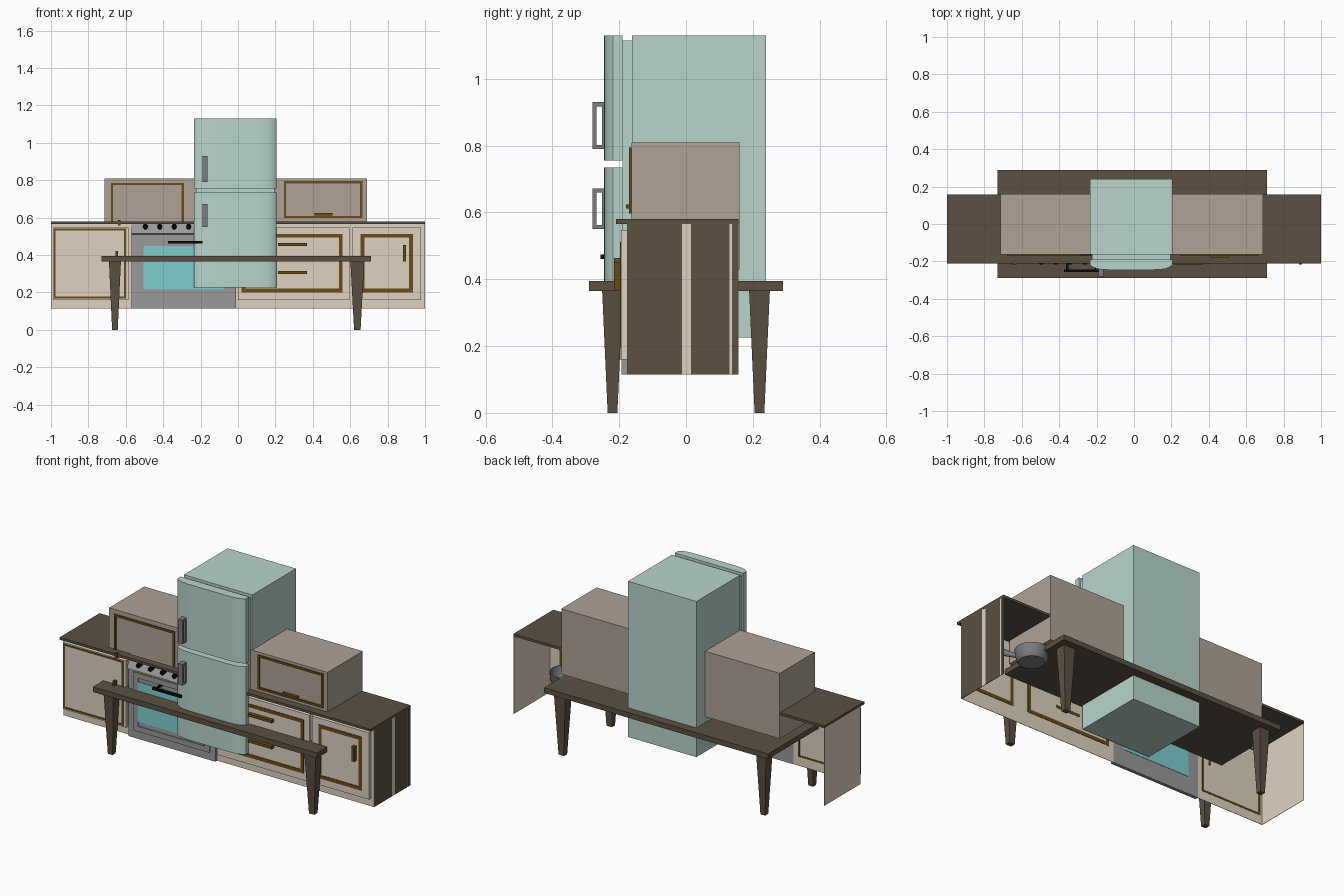
import bpy, bmesh, math
from mathutils import Vector, Matrix

if "Cube" in bpy.data.objects:
    bpy.data.objects.remove(bpy.data.objects["Cube"])

def mat(name, r, g, b):
    m = bpy.data.materials.new(name)
    m.diffuse_color = [(c / 255) ** 2.2 for c in (r, g, b)] + [1]
    m.use_nodes = True
    m.node_tree.nodes["Principled BSDF"].inputs["Base Color"].default_value = m.diffuse_color
    return m

MINT = mat("mint", 183, 212, 203)
WOOD = mat("dark_wood", 92, 81, 69)
TAUPE = mat("taupe", 174, 161, 149)
CREAM = mat("cream", 222, 209, 192)
BRASS = mat("brown_trim", 104, 77, 30)
GLASS = mat("oven_glass", 125, 205, 206)
STEEL = mat("steel", 152, 152, 153)
GREY = mat("handle_grey", 122, 124, 128)
BLACK = mat("black", 18, 18, 18)

def finish(name, bm, m, smooth=False):
    bmesh.ops.recalc_face_normals(bm, faces=bm.faces)
    me = bpy.data.meshes.new(name)
    bm.to_mesh(me)
    bm.free()
    ob = bpy.data.objects.new(name, me)
    bpy.context.collection.objects.link(ob)
    me.materials.append(m)
    if smooth:
        bpy.ops.object.select_all(action='DESELECT')
        ob.select_set(True)
        bpy.context.view_layer.objects.active = ob
        bpy.ops.object.shade_smooth_by_angle(angle=math.radians(35))
    return ob

def add_box(bm, x, y, z):
    c = Vector(((x[0] + x[1]) / 2, (y[0] + y[1]) / 2, (z[0] + z[1]) / 2))
    s = Matrix.Diagonal((x[1] - x[0], y[1] - y[0], z[1] - z[0], 1))
    return bmesh.ops.create_cube(bm, size=1, matrix=Matrix.Translation(c) @ s)['verts']

def box(name, x, y, z, m):
    bm = bmesh.new()
    add_box(bm, x, y, z)
    return finish(name, bm, m)

def prism(name, pts, vec, m, smooth=False):
    bm = bmesh.new()
    f = bm.faces.new([bm.verts.new(p) for p in pts])
    r = bmesh.ops.extrude_face_region(bm, geom=[f])
    bmesh.ops.translate(bm, vec=vec, verts=[v for v in r['geom'] if isinstance(v, bmesh.types.BMVert)])
    if f.is_valid and len(bm.faces) < len(pts) + 2:
        bm.faces.new([bm.verts[i] for i in range(len(pts))])
    return finish(name, bm, m, smooth)

def frame(name, x, y, z, w, m):
    # rectangular trim in the xz plane
    bm = bmesh.new()
    for zz in ((z[0], z[0] + w), (z[1] - w, z[1])):
        add_box(bm, x, y, zz)
    for xx in ((x[0], x[0] + w), (x[1] - w, x[1])):
        add_box(bm, xx, y, (z[0] + w, z[1] - w))
    return finish(name, bm, m)

def cylinder(name, p0, p1, r0, r1, n, m):
    p0, p1 = Vector(p0), Vector(p1)
    d = p1 - p0
    M = Matrix.Translation((p0 + p1) / 2) @ d.to_track_quat('Z', 'Y').to_matrix().to_4x4()
    bm = bmesh.new()
    bmesh.ops.create_cone(bm, cap_ends=True, segments=n, radius1=r0, radius2=r1, depth=d.length, matrix=M)
    return finish(name, bm, m, True)

# Table
box("table_top", (-0.73, 0.71), (-0.29, 0.29), (0.365, 0.395), WOOD)
for sx, cx, w in (("left", -0.658, 0.032), ("right", 0.638, 0.037)):
    for sy, cy in (("front", -0.22), ("back", 0.22)):
        bm = bmesh.new()
        for v in add_box(bm, (cx - w, cx + w), (cy - 0.031, cy + 0.031), (0, 0.365)):
            if v.co.z < 0.1:
                v.co.x = cx + (v.co.x - cx) * 0.47
                v.co.y = cy + (v.co.y - cy) * 0.47
        finish(f"table_leg_{sy}_{sx}", bm, WOOD)

# Refrigerator
FX = (-0.235, 0.205)
box("fridge_body", FX, (-0.162, 0.24), (0.225, 1.13), MINT)
box("fridge_seal", (-0.225, 0.195), (-0.19, -0.162), (0.235, 1.115), MINT)
for part, z0, z1, h0, h1 in (("lower", 0.225, 0.735, 0.55, 0.672), ("upper", 0.755, 1.13, 0.79, 0.93)):
    pts = [(FX[0], -0.19, z0)]
    for i in range(17):
        t = -math.cos(math.pi * i / 16)
        pts.append((-0.015 + 0.22 * t, -0.219 - 0.026 * (1 - abs(t) ** 8), z0))
    pts.append((FX[1], -0.19, z0))
    prism(f"fridge_{part}_door", pts, (0, 0, z1 - z0), MINT, True)
    bm = bmesh.new()
    add_box(bm, (-0.19, -0.162), (-0.28, -0.268), (h0, h1))
    for zz in ((h0, h0 + 0.012), (h1 - 0.012, h1)):
        add_box(bm, (-0.19, -0.162), (-0.268, -0.24), zz)
    add_box(bm, (-0.19, -0.162), (-0.251, -0.24), (h0 + 0.012, h1 - 0.012))
    finish(f"fridge_{part}_handle", bm, GREY)

# Wall cabinets
box("wall_cabinets", (-0.715, 0.69), (-0.163, 0.16), (0.43, 0.81), TAUPE)
frame("wall_cabinet_left_trim", (-0.68, -0.29), (-0.17, -0.162), (0.46, 0.785), 0.012, BRASS)
frame("wall_cabinet_right_trim", (0.245, 0.665), (-0.17, -0.162), (0.597, 0.795), 0.012, BRASS)
box("wall_cabinet_right_handle", (0.41, 0.505), (-0.18, -0.162), (0.612, 0.624), BRASS)

# Counter shell, open at the back and below
box("worktop", (-1, 1), (-0.21, 0.157), (0.566, 0.58), WOOD)
for s, x in (("left", (-1, -0.998)), ("right", (0.997, 0.999))):
    box(f"counter_{s}_side", x, (-0.175, 0.157), (0.115, 0.566), CREAM)
for i, y in enumerate(((-0.175, -0.012), (0.015, 0.13), (0.137, 0.155))):
    box(f"side_veneer_{i}", (0.998, 1), y, (0.115, 0.566), WOOD)
box("counter_front_left", (-1, -0.57), (-0.177, -0.175), (0.115, 0.566), CREAM)
box("counter_front_right", (-0.01, 1), (-0.177, -0.175), (0.115, 0.566), CREAM)

# Base cabinet doors with trim
for name, dx, fx, fz, w in (
        ("left_door", (-0.99, -0.585), (-0.985, -0.6), (0.167, 0.542), 0.01),
        ("drawer_front", (0.0, 0.595), (0.02, 0.56), (0.2, 0.512), 0.02),
        ("right_door", (0.612, 0.978), (0.655, 0.935), (0.2, 0.512), 0.02)):
    box(name, dx, (-0.195, -0.176), (0.16, 0.548), CREAM)
    frame(name + "_trim", fx, (-0.198, -0.173), fz, w, BRASS)
for name, x, z in (("left_door_handle", (-0.656, -0.642), (0.335, 0.42)),
                   ("right_door_handle", (0.882, 0.898), (0.365, 0.452)),
                   ("upper_drawer_handle", (0.215, 0.368), (0.448, 0.464)),
                   ("lower_drawer_handle", (0.215, 0.368), (0.297, 0.313))):
    box(name, x, (-0.216, -0.173), z, BRASS)
box("worktop_catch", (-0.642, -0.628), (-0.216, -0.2), (0.557, 0.586), BRASS)

# Oven
prof = [(-0.165, 0.584), (-0.209, 0.515), (-0.193, 0.51), (-0.193, 0.115), (-0.174, 0.115), (-0.174, 0.56)]
prism("oven_front", [(-0.57, y, z) for y, z in prof], (0.56, 0, 0), STEEL)
frame("oven_door_rim", (-0.535, -0.045), (-0.199, -0.192), (0.16, 0.5), 0.03, STEEL)
box("oven_window", (-0.505, -0.075), (-0.196, -0.172), (0.215, 0.447), GLASS)
for i in range(6):
    x = -0.495 + i * 0.077
    cylinder(f"oven_knob_{i}", (x, -0.185, 0.553), (x, -0.214, 0.548), 0.013, 0.012, 14, BLACK)
box("oven_handle", (-0.373, -0.19), (-0.256, -0.244), (0.46, 0.474), BLACK)
for i, x in enumerate((-0.363, -0.212)):
    box(f"oven_handle_post_{i}", (x, x + 0.012), (-0.246, -0.192), (0.462, 0.472), BLACK)

# Frying pan kept inside the counter
cx, cy = 0.73, 0.06
bm = bmesh.new()
rings = []
for r, z in ((0.068, 0.325), (0.08, 0.34), (0.088, 0.395), (0.083, 0.395), (0.075, 0.345), (0.064, 0.332)):
    rings.append([bm.verts.new((cx + r * math.cos(a), cy + r * math.sin(a), z))
                  for a in (2 * math.pi * k / 28 for k in range(28))])
for a, b in zip(rings, rings[1:]):
    for k in range(28):
        bm.faces.new((a[k], a[(k + 1) % 28], b[(k + 1) % 28], b[k]))
bm.faces.new(rings[0])
bm.faces.new(rings[-1])
finish("pan_body", bm, GREY, True)
cylinder("pan_handle", (0.757, -0.015, 0.385), (0.79, -0.105, 0.435), 0.011, 0.018, 12, GREY)
